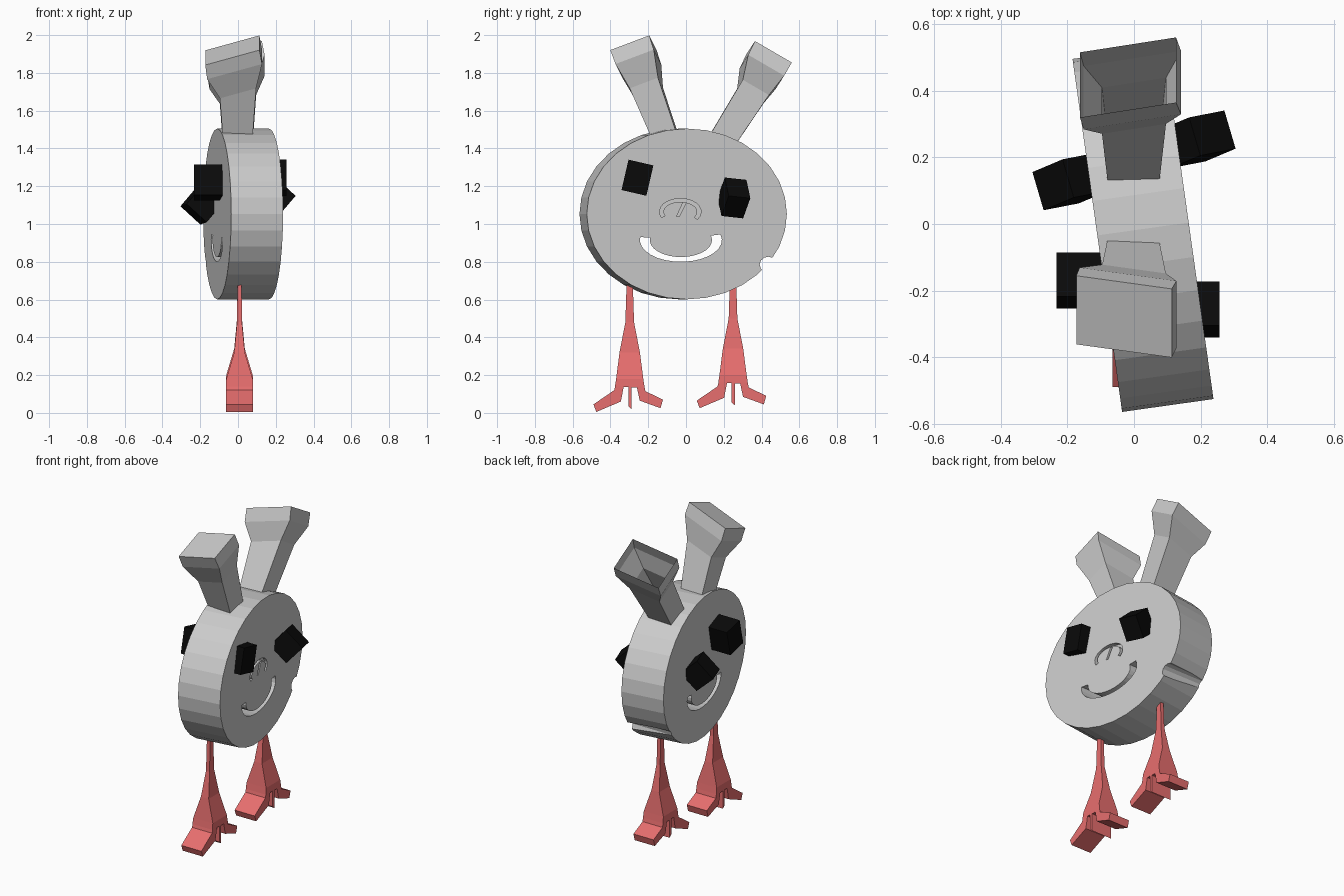
import bpy, bmesh
from math import cos, sin, pi, radians
from mathutils import Vector, Matrix, Euler

cube = bpy.data.objects.get("Cube")
if cube:
    bpy.data.objects.remove(cube, do_unlink=True)


def material(name, rgb):
    m = bpy.data.materials.new(name)
    m.use_nodes = True
    m.diffuse_color = (*rgb, 1)
    bsdf = next(n for n in m.node_tree.nodes if n.type == 'BSDF_PRINCIPLED')
    bsdf.inputs["Base Color"].default_value = (*rgb, 1)
    return m


grey = material("body grey", (0.6, 0.6, 0.6))
red = material("leg red", (0.82, 0.16, 0.16))
black = material("eye black", (0.003, 0.003, 0.003))


def finish(name, bm, mat=None):
    bmesh.ops.recalc_face_normals(bm, faces=bm.faces)
    me = bpy.data.meshes.new(name)
    bm.to_mesh(me)
    bm.free()
    ob = bpy.data.objects.new(name, me)
    bpy.context.collection.objects.link(ob)
    if mat:
        me.materials.append(mat)
    return ob


def prism(name, outline, x0, x1, mat=None):
    """Extrude a (y, z) outline along x."""
    bm = bmesh.new()
    face = bm.faces.new([bm.verts.new((x0, y, z)) for y, z in outline])
    ext = bmesh.ops.extrude_face_region(bm, geom=[face])
    verts = [g for g in ext["geom"] if isinstance(g, bmesh.types.BMVert)]
    bmesh.ops.translate(bm, verts=verts, vec=(x1 - x0, 0, 0))
    return finish(name, bm, mat)


def loft(name, rings, u, v, mat, capped=True):
    """Join rectangular rings given as (centre, half width, half depth)."""
    bm = bmesh.new()
    u, v = Vector(u).normalized(), Vector(v).normalized()
    loops = [[bm.verts.new(Vector(c) + u * a * hu + v * b * hv)
              for a, b in ((-1, -1), (1, -1), (1, 1), (-1, 1))]
             for c, hu, hv in rings]
    for lo, hi in zip(loops, loops[1:]):
        for i in range(4):
            j = (i + 1) % 4
            bm.faces.new((lo[i], lo[j], hi[j], hi[i]))
    bm.faces.new(loops[0])
    if capped:
        bm.faces.new(loops[-1])
    return finish(name, bm, mat)


def arc(cy, cz, ry, rz, a0, a1, n):
    angles = [radians(a0 + (a1 - a0) * i / n) for i in range(n + 1)]
    return [(cy + ry * cos(a), cz + rz * sin(a)) for a in angles]


def band(cy, cz, outer, inner, a0, a1, n=16):
    return arc(cy, cz, *outer, a0, a1, n) + arc(cy, cz, *inner, a1, a0, n)


# Head: a thick oval disc, turned slightly
bm = bmesh.new()
bmesh.ops.create_cone(bm, cap_ends=True, segments=32, radius1=1, radius2=1, depth=1)
bm.transform(Matrix.Translation((0.027, -0.015, 1.053))
             @ Matrix.Rotation(radians(8), 4, 'Z')
             @ Matrix.Diagonal((0.277, 0.535, 0.452, 1))
             @ Matrix.Rotation(pi / 2, 4, 'Y'))
head = finish("head", bm)

# Smile and rim notch go right through; nose is a shallow groove on one face
cutters = [
    prism("smile_cutter", band(-0.027, 0.915, (0.217, 0.115), (0.165, 0.09), 172, 375), -1, 1),
    prism("notch_cutter", arc(0.435, 0.785, 0.045, 0.042, 0, 330, 11), -1, 1),
    prism("nose_cutter", band(-0.03, 1.065, (0.11, 0.07), (0.09, 0.052), -35, 205), 0.135, 0.5),
    prism("nose_bar_cutter", [(-0.05, 1.04), (-0.035, 1.04), (0, 1.11), (-0.015, 1.115)], 0.135, 0.5),
]
bpy.context.view_layer.objects.active = head
for c in cutters:
    c.hide_render = True
    mod = head.modifiers.new("cut", 'BOOLEAN')
    mod.operation, mod.solver, mod.object = 'DIFFERENCE', 'EXACT', c
    bpy.ops.object.modifier_apply(modifier=mod.name)
    bpy.data.objects.remove(c, do_unlink=True)
head.data.materials.clear()
head.data.materials.append(grey)

# Ears: stems flaring into boxy ends, the back one open like a funnel
loft("front_ear", [((0, -0.095, 1.42), 0.078, 0.065),
                   ((0, -0.21, 1.72), 0.1, 0.08),
                   ((-0.018, -0.252, 1.845), 0.152, 0.108),
                   ((-0.03, -0.278, 1.92), 0.15, 0.11)],
     (0.29, -0.04, 0.08), (0, 0.93, 0.35), grey)
loft("back_ear", [((0, 0.165, 1.40), 0.078, 0.07),
                  ((0, 0.355, 1.70), 0.1, 0.08),
                  ((-0.005, 0.402, 1.805), 0.152, 0.11),
                  ((-0.018, 0.44, 1.877), 0.15, 0.113)],
     (0.29, 0.045, 0.07), (0, 0.86, -0.5), grey, capped=False)

# Eyes: tilted blocks on both faces
upright, diamond = (0.15, 0.135, 0.165), (0.145, 0.12, 0.145)
for name, centre, size, tilt in (
        ("left_front_eye", (0.182, -0.257, 1.245), upright, (-13, 0, 0)),
        ("right_front_eye", (-0.158, -0.17, 1.22), upright, (-13, 0, 0)),
        ("left_back_eye", (0.19, 0.254, 1.138), diamond, (-8, 42, 11)),
        ("right_back_eye", (-0.19, 0.128, 1.105), diamond, (-8, 42, 11))):
    bm = bmesh.new()
    bmesh.ops.create_cube(bm, size=1)
    rot = Euler([radians(t) for t in tilt]).to_matrix().to_4x4()
    bm.transform(Matrix.Translation(centre) @ rot @ Matrix.Diagonal((*size, 1)))
    finish(name, bm, black)

# Legs: tapered shins standing on three-toed feet
toes = [(-0.075, 0.14), (-0.08, 0.12), (-0.19, 0.045), (-0.175, 0.005),
        (-0.045, 0.06), (-0.03, 0.137), (-0.005, 0.137), (-0.005, 0.035),
        (0.012, 0.02), (0.012, 0.135), (0.04, 0.135), (0.055, 0.065),
        (0.165, 0.025), (0.178, 0.07), (0.085, 0.115), (0.08, 0.14)]
shin = [(0.14, 0.002, 0.072, 0.078), (0.18, 0.002, 0.07, 0.072),
        (0.32, 0.002, 0.028, 0.054), (0.48, 0.002, 0.013, 0.023),
        (0.7, 0.002, 0.011, 0.016)]
for side, y, z in (("front", -0.3, 0), ("back", 0.247, 0.02)):
    prism(side + "_foot", [(y + a, z + b) for a, b in toes], -0.064, 0.08, red)
    loft(side + "_leg", [((0.008, y + dy, z + h), hx, hy) for h, dy, hx, hy in shin],
         (1, 0, 0), (0, 1, 0), red)
